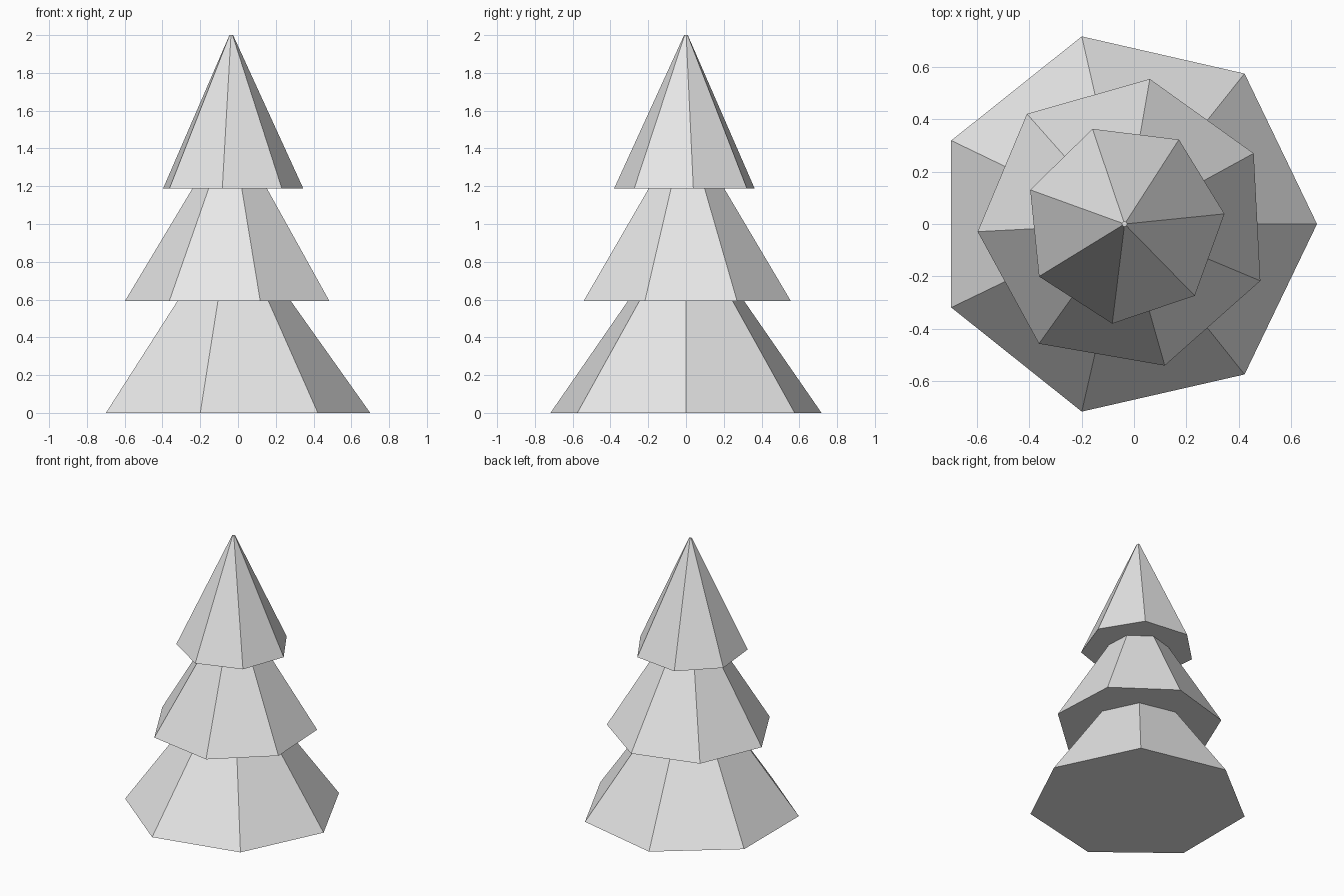
import bpy
from math import radians

SIDES = 7
CENTRE_X = -0.036
TIER_HEIGHT = 0.813

cube = bpy.data.objects.get("Cube")
if cube:
    bpy.data.objects.remove(cube, do_unlink=True)

# Single plain grey
grey = bpy.data.materials.new("plain_grey")
grey.use_nodes = True
colour = (0.8, 0.8, 0.8, 1.0)
grey.diffuse_color = colour
grey.node_tree.nodes["Principled BSDF"].inputs["Base Color"].default_value = colour


def add_tier(name, base_z, base_radius, top_radius, vertex_angle):
    """Flat-sided tapering tier with one base corner at vertex_angle."""
    bpy.ops.mesh.primitive_cone_add(
        vertices=SIDES, radius1=base_radius, radius2=top_radius,
        depth=TIER_HEIGHT, end_fill_type='NGON',
        location=(CENTRE_X, 0, base_z + TIER_HEIGHT / 2))
    tier = bpy.context.object
    tier.name = name
    # Turn the cone's own first corner to the wanted direction
    first = max(tier.data.vertices, key=lambda v: v.co.y - v.co.z)
    start = first.co.xy.angle_signed((1, 0))
    tier.rotation_euler.z = radians(vertex_angle) - start
    tier.data.materials.append(grey)
    bpy.ops.object.shade_flat()
    return tier


# Tiers, each twisted against the one below and sunk over its top
add_tier("lower_branches", 0.0, 0.736, 0.159, 0)
add_tier("middle_branches", 0.593, 0.563, 0.074, 28.7)
add_tier("top_branches", 1.187, 0.384, 0.01, 5.8)
